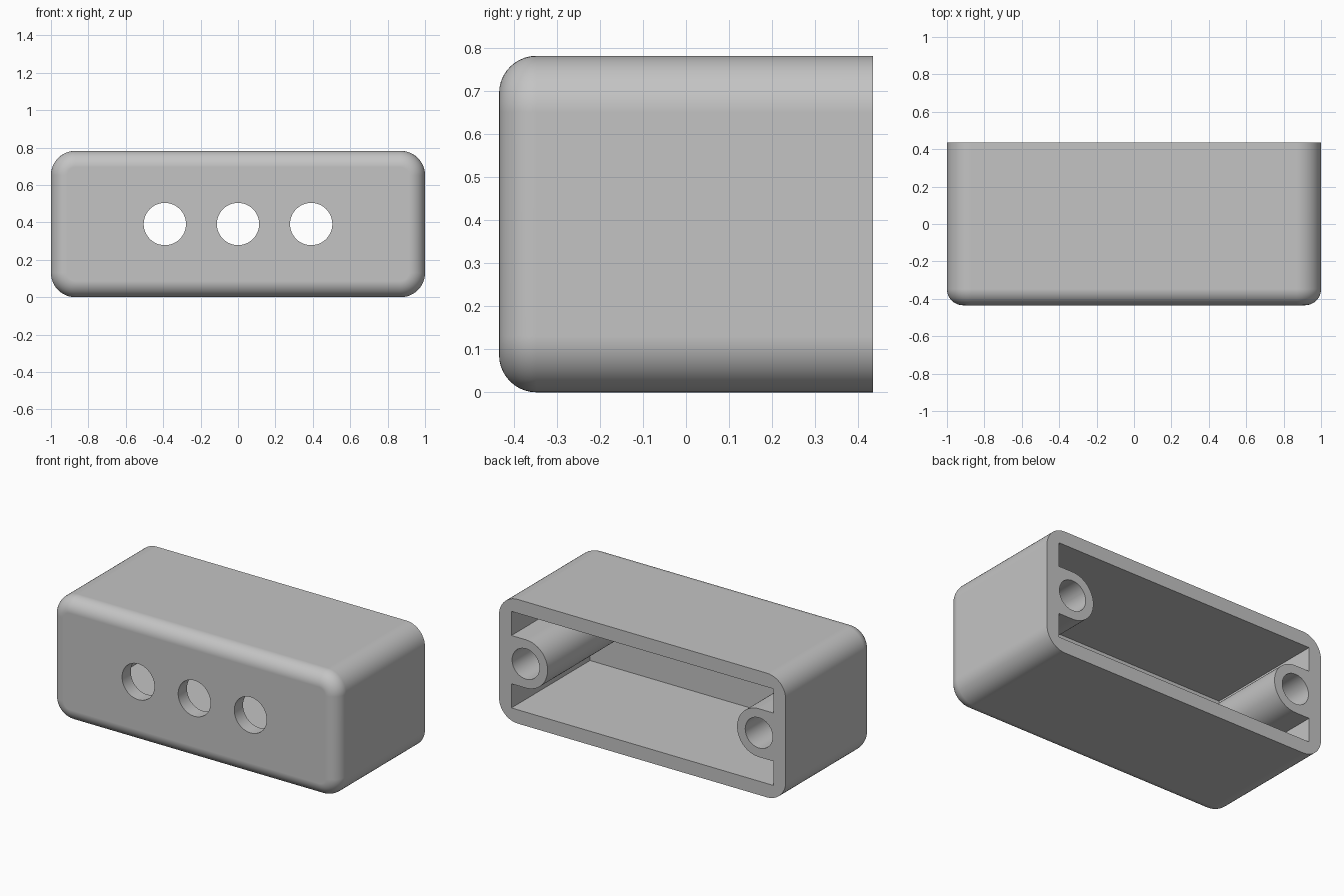
import bpy
import bmesh
from math import sin, cos, pi, radians

cube = bpy.data.objects.get("Cube")
if cube:
    bpy.data.objects.remove(cube, do_unlink=True)

# Main sizes, in steps of 1/23 of the width
U = 2 / 23
HALF_W, HALF_D, HEIGHT = 1.0, 5 * U, 9 * U
MID_Z = HEIGHT / 2
WALL = U
CORNER_R, FRONT_R = 1.5 * U, U
BOSS_X, BOSS_R, SCREW_R = 0.813, 1.75 * U, 1.1 * U
PORT_X, PORT_R = 4.5 * U, 1.3 * U
INNER_FRONT = -HALF_D + WALL

grey = bpy.data.materials.new("light grey plastic")
grey.use_nodes = True
colour = (0.55, 0.55, 0.55, 1)
grey.diffuse_color = colour
grey.node_tree.nodes["Principled BSDF"].inputs["Base Color"].default_value = colour


def arc(cx, cz, r, start, end, steps):
    """Points on an arc in the x-z plane, angles in degrees."""
    angles = [radians(start + (end - start) * i / steps) for i in range(steps + 1)]
    return [(cx + r * cos(a), cz + r * sin(a)) for a in angles]


def rounded_rect(inset):
    """Outline of the case, shrunk by an inset."""
    r = CORNER_R - inset
    x, z = HALF_W - CORNER_R, MID_Z - CORNER_R
    points = []
    for i, (sx, sz) in enumerate([(1, 1), (-1, 1), (-1, -1), (1, -1)]):
        points += arc(sx * x, MID_Z + sz * z, r, 90 * i, 90 * i + 90, 12)
    return points


def loft(name, sections):
    """Solid through a list of (y, outline) sections with capped ends."""
    bm = bmesh.new()
    rings = [[bm.verts.new((x, y, z)) for x, z in outline] for y, outline in sections]
    n = len(rings[0])
    for a, b in zip(rings, rings[1:]):
        for i in range(n):
            j = (i + 1) % n
            bm.faces.new((a[i], a[j], b[j], b[i]))
    bm.faces.new(rings[0])
    bm.faces.new(rings[-1])
    bmesh.ops.recalc_face_normals(bm, faces=bm.faces)
    mesh = bpy.data.meshes.new(name)
    bm.to_mesh(mesh)
    bm.free()
    mesh.materials.append(grey)
    obj = bpy.data.objects.new(name, mesh)
    bpy.context.collection.objects.link(obj)
    return obj


def prism(name, outline, y0, y1):
    return loft(name, [(y0, outline), (y1, outline)])


def cut(target, cutter):
    """Subtract the cutter, then discard it."""
    cutter.hide_render = True
    mod = target.modifiers.new("cut", 'BOOLEAN')
    mod.operation, mod.solver, mod.object = 'DIFFERENCE', 'EXACT', cutter
    bpy.context.view_layer.objects.active = target
    bpy.ops.object.modifier_apply(modifier=mod.name)
    bpy.data.objects.remove(cutter, do_unlink=True)


# Outer body with a rounded front edge
sections = []
for i in range(11):
    a = pi / 2 * i / 10
    sections.append((-HALF_D + FRONT_R * (1 - sin(a)), rounded_rect(FRONT_R * (1 - cos(a)))))
sections.reverse()
sections = sections[::-1][::-1]
sections.insert(0, (HALF_D, rounded_rect(0))) if sections[0][0] > sections[-1][0] \
    else sections.append((HALF_D, rounded_rect(0)))
case = loft("case_shell", sections)

# Cavity open at the back, leaving a screw boss on each side wall
inner_x, inner_z = HALF_W - WALL, MID_Z - WALL
right_half = [(inner_x, MID_Z - inner_z), (inner_x, MID_Z - BOSS_R)]
right_half += arc(BOSS_X, MID_Z, BOSS_R, 270, 90, 32)
right_half += [(inner_x, MID_Z + BOSS_R), (inner_x, MID_Z + inner_z)]
cavity = right_half + [(-x, z) for x, z in reversed(right_half)]
cut(case, prism("cavity_cutter", cavity, INNER_FRONT, HALF_D + WALL))

# Blind screw holes in the bosses
for side in (-1, 1):
    hole = arc(side * BOSS_X, MID_Z, SCREW_R, 0, 352.5, 47)
    cut(case, prism("screw_hole_cutter", hole, INNER_FRONT, HALF_D + WALL))

# Three round ports through the front wall
for k in (-1, 0, 1):
    port = arc(k * PORT_X, MID_Z, PORT_R, 0, 352.5, 47)
    cut(case, prism("port_cutter", port, -HALF_D - WALL, INNER_FRONT + WALL))

# Smooth rounds, crisp edges and flat walls
bpy.ops.object.select_all(action='DESELECT')
case.select_set(True)
bpy.context.view_layer.objects.active = case
bpy.ops.object.shade_smooth_by_angle(angle=radians(30))
normals = case.modifiers.new("flat_walls", 'WEIGHTED_NORMAL')
normals.keep_sharp = True
